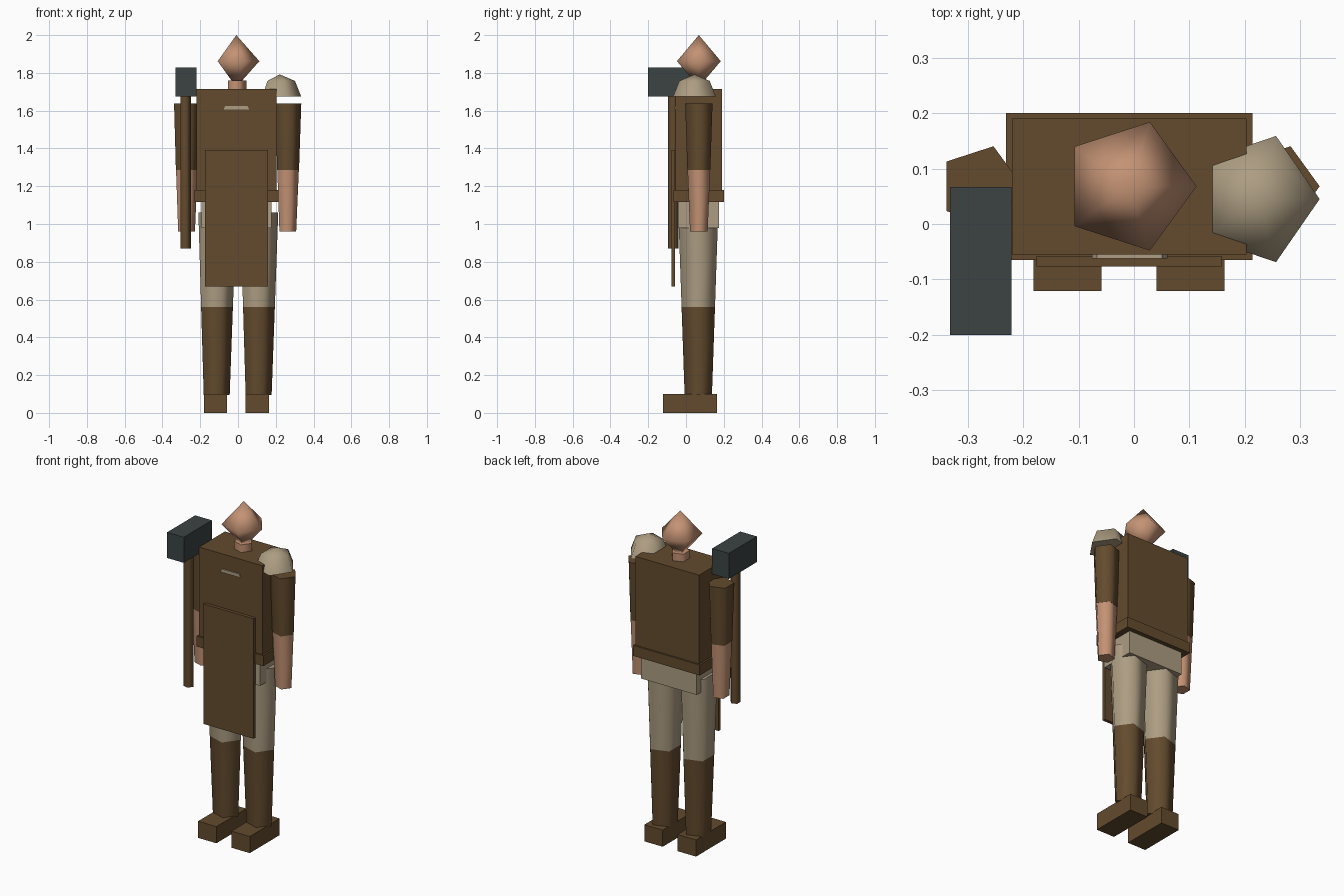
import bpy
import bmesh
from math import radians, sin, cos, pi
from mathutils import Matrix

old = bpy.data.objects.get("Cube")
if old:
    bpy.data.objects.remove(old, do_unlink=True)


def material(name, rgb):
    m = bpy.data.materials.new(name)
    m.use_nodes = True
    m.diffuse_color = (*rgb, 1)
    bsdf = m.node_tree.nodes["Principled BSDF"]
    bsdf.inputs["Base Color"].default_value = (*rgb, 1)
    bsdf.inputs["Roughness"].default_value = 0.8
    return m


LEATHER = material("brown leather", (0.125, 0.070, 0.027))
LINEN = material("pale linen", (0.42, 0.34, 0.225))
SKIN = material("skin", (0.55, 0.29, 0.175))
STEEL = material("dark steel", (0.045, 0.057, 0.057))

SIDES = 5          # every round part is a pentagon with a corner towards +x
CX, CY = -0.009, 0.068   # body axis


def finish(name, bm, mat, smooth=False):
    bmesh.ops.recalc_face_normals(bm, faces=bm.faces)
    mesh = bpy.data.meshes.new(name)
    bm.to_mesh(mesh)
    bm.free()
    mesh.materials.append(mat)
    ob = bpy.data.objects.new(name, mesh)
    bpy.context.collection.objects.link(ob)
    if smooth:
        bpy.ops.object.select_all(action='DESELECT')
        ob.select_set(True)
        bpy.context.view_layer.objects.active = ob
        bpy.ops.object.shade_smooth_by_angle(angle=radians(80))
    return ob


def box(name, mat, x, y, z):
    """Box from (low, high) pairs on each axis."""
    bm = bmesh.new()
    spans = (x, y, z)
    mid = [(a + b) / 2 for a, b in spans]
    size = [b - a for a, b in spans]
    bmesh.ops.create_cube(bm, size=1, matrix=Matrix.Translation(mid) @ Matrix.Diagonal((*size, 1)))
    return finish(name, bm, mat)


def lathe(name, mat, x, y, profile, stretch=1.0):
    """Pentagonal solid from (radius, z) rings; zero radius makes a point."""
    bm = bmesh.new()
    rings = []
    for r, z in profile:
        if r == 0:
            rings.append([bm.verts.new((x, y, z))] * SIDES)
        else:
            angles = [2 * pi * i / SIDES for i in range(SIDES)]
            rings.append([bm.verts.new((x + r * cos(a), y + stretch * r * sin(a), z)) for a in angles])
    for low, high in zip(rings, rings[1:]):
        for i in range(SIDES):
            j = (i + 1) % SIDES
            corners = dict.fromkeys((low[i], low[j], high[j], high[i]))
            bm.faces.new(list(corners))
    for ring, (r, z) in ((rings[0], profile[0]), (rings[-1], profile[-1])):
        if r > 0:
            bm.faces.new(ring)
    return finish(name, bm, mat, smooth=True)


# Head and neck
lathe("head", SKIN, CX, CY, [(0, 1.725), (0.122, 1.862), (0, 2.0)])
lathe("neck", SKIN, CX, CY, [(0.053, 1.68), (0.053, 1.76)])

# Torso, belt and hips
box("torso", LEATHER, (-0.22, 0.203), (-0.055, 0.19), (1.12, 1.714))
box("belt", LEATHER, (-0.231, 0.214), (-0.065, 0.2), (1.117, 1.18))
box("hips", LINEN, (-0.193, 0.177), (-0.042, 0.174), (0.98, 1.12))

# Apron panel hanging in front
box("apron", LEATHER, (-0.176, 0.158), (-0.077, -0.058), (0.67, 1.392))

# Chest clasp: thin tapered plate
clasp = box("chest_clasp", LINEN, (-0.076, 0.06), (-0.062, -0.054), (1.606, 1.626))
for v in clasp.data.vertices:
    if v.co.z > 1.616:
        v.co.x = CX + (v.co.x - CX) * 0.86

# Limbs and boots
for side, s in (("left", 1), ("right", -1)):
    leg_x = CX + s * 0.111
    arm_x = CX + s * 0.268
    lathe(side + "_thigh", LINEN, leg_x, CY - 0.003, [(0.093, 0.56), (0.111, 1.06)])
    lathe(side + "_shin", LEATHER, leg_x, CY - 0.003, [(0.076, 0.095), (0.093, 0.56)])
    box(side + "_boot", LEATHER, (leg_x - 0.061, leg_x + 0.061), (-0.121, 0.163), (0, 0.1))
    lathe(side + "_sleeve", LEATHER, arm_x, CY, [(0.064, 1.285), (0.076, 1.637)])
    lathe(side + "_forearm", SKIN, arm_x, CY, [(0.049, 0.96), (0.063, 1.285)])

# Domed shoulder guard on the left shoulder
dome = [(0.114 * cos(a), 1.674 + 0.118 * sin(a)) for a in (0, pi / 4)]
lathe("shoulder_guard", LINEN, 0.221, 0.045, dome + [(0, 1.792)], stretch=1.05)

# Hammer at the right side
lathe("hammer_handle", LEATHER, -0.28, -0.068, [(0.03, 0.87), (0.03, 1.68)])
box("hammer_head", STEEL, (-0.332, -0.221), (-0.2, 0.067), (1.674, 1.828))
